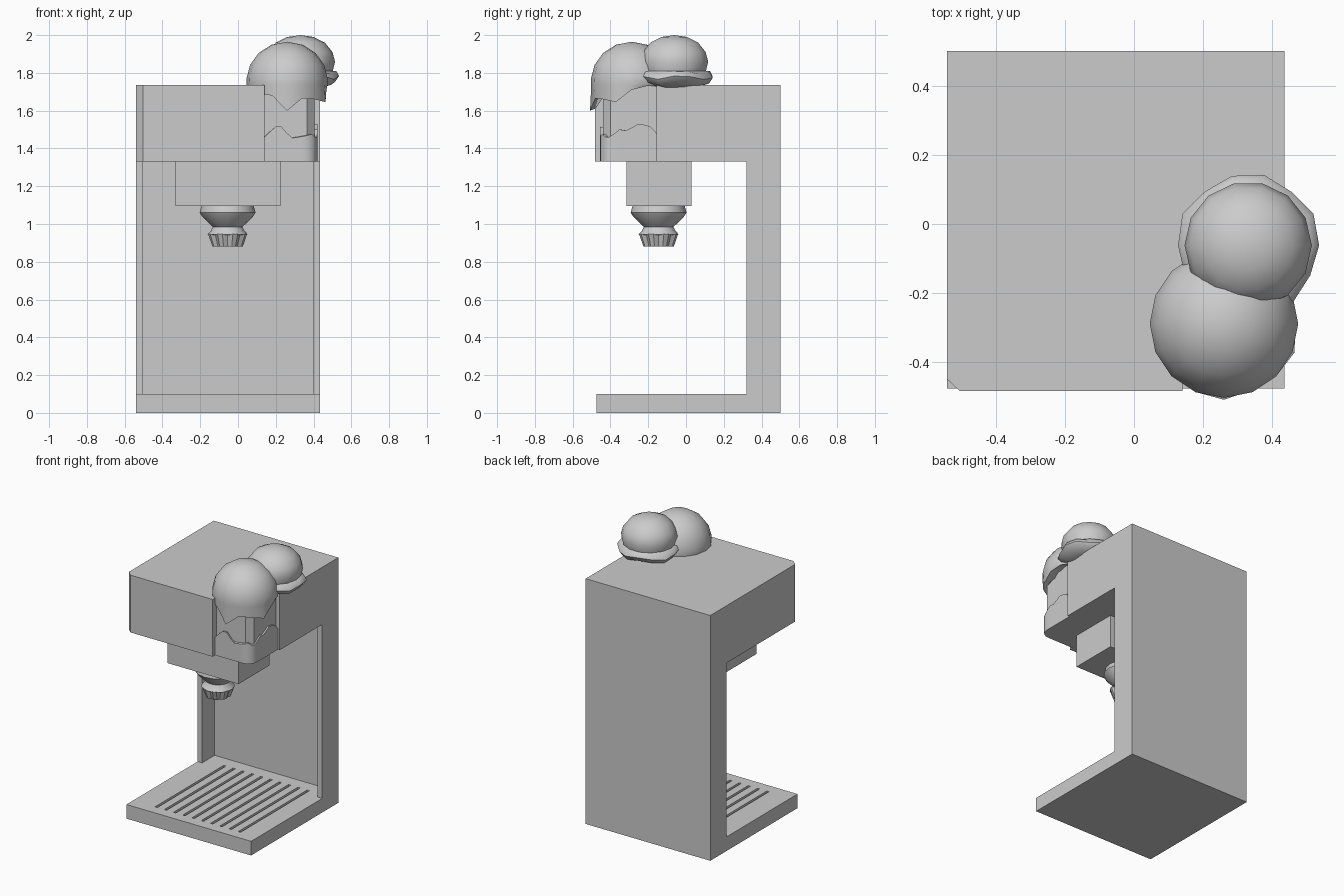
import bpy, bmesh, math
from mathutils import Vector

if "Cube" in bpy.data.objects:
    bpy.data.objects.remove(bpy.data.objects["Cube"])


def finish(name, bm, smooth=None):
    bmesh.ops.recalc_face_normals(bm, faces=bm.faces[:])
    me = bpy.data.meshes.new(name)
    bm.to_mesh(me)
    bm.free()
    ob = bpy.data.objects.new(name, me)
    bpy.context.collection.objects.link(ob)
    bpy.ops.object.select_all(action='DESELECT')
    ob.select_set(True)
    bpy.context.view_layer.objects.active = ob
    if smooth:
        bpy.ops.object.shade_smooth_by_angle(angle=math.radians(smooth))
    return ob


def add_prism(bm, pts, offset):
    """Extrude a closed 3D polygon along offset."""
    a = [bm.verts.new(p) for p in pts]
    b = [bm.verts.new(Vector(p) + Vector(offset)) for p in pts]
    bm.faces.new(a)
    bm.faces.new(b[::-1])
    bridge(bm, a, b)


def add_box(bm, x0, x1, y0, y1, z0, z1):
    add_prism(bm, [(x0, y0, z0), (x1, y0, z0), (x1, y1, z0), (x0, y1, z0)], (0, 0, z1 - z0))


def bridge(bm, a, b):
    n = len(a)
    for i in range(n):
        bm.faces.new((a[i], a[(i + 1) % n], b[(i + 1) % n], b[i]))


def rings(name, center, profile, sides, warp=None, smooth=None):
    """Lathe (r, z) rings; warp(level, index, r, z) may return a changed (r, z)."""
    bm = bmesh.new()
    loops = []
    for k, (r, z) in enumerate(profile):
        loop = []
        for i in range(sides):
            a = math.tau * i / sides
            rr, zz = warp(k, i, r, z) if warp else (r, z)
            loop.append(bm.verts.new((center[0] + rr * math.cos(a), center[1] + rr * math.sin(a), zz)))
        loops.append(loop)
    for a, b in zip(loops, loops[1:]):
        bridge(bm, a, b)
    for loop, end in ((loops[0], profile[0]), (loops[-1], profile[-1])):
        if end[0] < 0.001:
            bmesh.ops.pointmerge(bm, verts=loop, merge_co=loop[0].co.copy())
        else:
            bm.faces.new(loop)
    return finish(name, bm, smooth)


def cut(target, bm):
    cutter = finish("cutter", bm)
    cutter.hide_render = True
    mod = target.modifiers.new("cut", 'BOOLEAN')
    mod.operation, mod.solver, mod.object = 'DIFFERENCE', 'EXACT', cutter
    bpy.context.view_layer.objects.active = target
    bpy.ops.object.modifier_apply(modifier=mod.name)
    bpy.data.objects.remove(cutter)


# Machine body: C-shaped side profile
bm = bmesh.new()
side = [(.5, 0), (-.475, 0), (-.475, .1), (.32, .1), (.32, 1.33), (-.483, 1.33), (-.483, 1.735), (.5, 1.735)]
add_prism(bm, [(-.54, y, z) for y, z in side], (.975, 0, 0))
body = finish("machine_body", bm)

# Recessed back panel
bm = bmesh.new()
add_box(bm, -.505, .40, .2, .46, .1, 1.33)
cut(body, bm)

# Corner notch for the cup and the chamfered front left corner
bm = bmesh.new()
add_box(bm, .14, .6, -.6, -.155, 1.2, 1.9)
add_prism(bm, [(-.56, -.43, 1.2), (-.485, -.5, 1.2), (-.56, -.5, 1.2)], (0, 0, .7))
cut(body, bm)

# Drip tray slots
bm = bmesh.new()
for i in range(10):
    x = -.37 + i * .0725
    add_box(bm, x, x + .018, -.4, .37, .075, .15)
cut(body, bm)

# Dispenser block
bm = bmesh.new()
add_box(bm, -.33, .225, -.315, .03, 1.095, 1.34)
finish("dispenser_block", bm)

# Nozzle and fluted tip
nozzle = (-.055, -.145)
rings("nozzle", nozzle, [(.137, 1.10), (.148, 1.06), (.135, 1.04), (.095, 1.0), (.078, .985),
                         (.088, .965), (.107, .945), (.09, .94)], 16, smooth=35)
rings("nozzle_tip", nozzle, [(.107, .947), (.083, .88), (.068, .88), (.085, .93)], 24,
      lambda k, i, r, z: (r * (.87 if i % 3 == 0 and k < 2 else 1), z))

# Cup column with chamfered corner
bm = bmesh.new()
add_prism(bm, [(x, y, 1.34) for x, y in
               [(.14, -.155), (.14, -.44), (.365, -.44), (.405, -.40), (.405, -.155)]], (0, 0, .42))
finish("cup_column", bm)

# Cup sleeve: wavy-topped band around a rounded corner
arc = [(.35 + .07 * math.sin(t * math.pi / 10), -.385 - .07 * math.cos(t * math.pi / 10)) for t in range(6)]
path = [(.14 + .03 * i, -.455) for i in range(7)] + arc + [(.42, -.385 + .0329 * i) for i in range(1, 8)]
tops = [1.46, 1.49, 1.515, 1.515, 1.48, 1.455, 1.46, 1.465, 1.47, 1.475, 1.46, 1.46, 1.475,
        1.50, 1.495, 1.51, 1.53, 1.525, 1.515, 1.48]
path.append((.14, -.155))
tops.append(1.48)
bm = bmesh.new()
low = [bm.verts.new((x, y, 1.33)) for x, y in path]
high = [bm.verts.new((x, y, z)) for (x, y), z in zip(path, tops)]
bm.faces.new(low)
bridge(bm, low, high)
for i in range(len(path) - 2):
    bm.faces.new((high[i], high[i + 1], high[-1]))
finish("cup_sleeve", bm, 40)

# Front scoop, melting over the cup with hanging drips
drops = {12: 1.60, 11: 1.68, 13: 1.665, 14: 1.66, 15: 1.645, 10: 1.69, 0: 1.71, 1: 1.73, 2: 1.73}


def drip(k, i, r, z):
    if k in (6, 7):
        rim = drops.get(i, 1.70)
        return r + (.012 if rim < 1.66 and k == 6 else 0), rim + (0 if k == 6 else .012)
    return r, z


R, Z = .215, 1.757
dome = [(R * math.sin(a), Z + (.208 if a < 1.57 else .19) * math.cos(a))
        for a in (0, .4, .78, 1.15, 1.5, 1.68)]
rings("front_scoop", (.26, -.288), dome + [(.208, 1.70), (.19, 1.71), (.12, 1.73)], 16, drip, 60)

# Rear scoop with its ruffled skirt


def ruffle(k, i, r, z):
    if k in (6, 7, 8):
        return r + .006 * math.sin(i * 2.3), z + .01 * math.sin(i * 1.7 + 1)
    return r, z


rings("rear_scoop", (.33, -.062),
      [(0, 2.0), (.07, 1.99), (.13, 1.96), (.17, 1.91), (.184, 1.86), (.172, 1.81),
       (.192, 1.80), (.205, 1.775), (.185, 1.745), (.10, 1.72)], 14, ruffle, 50)
